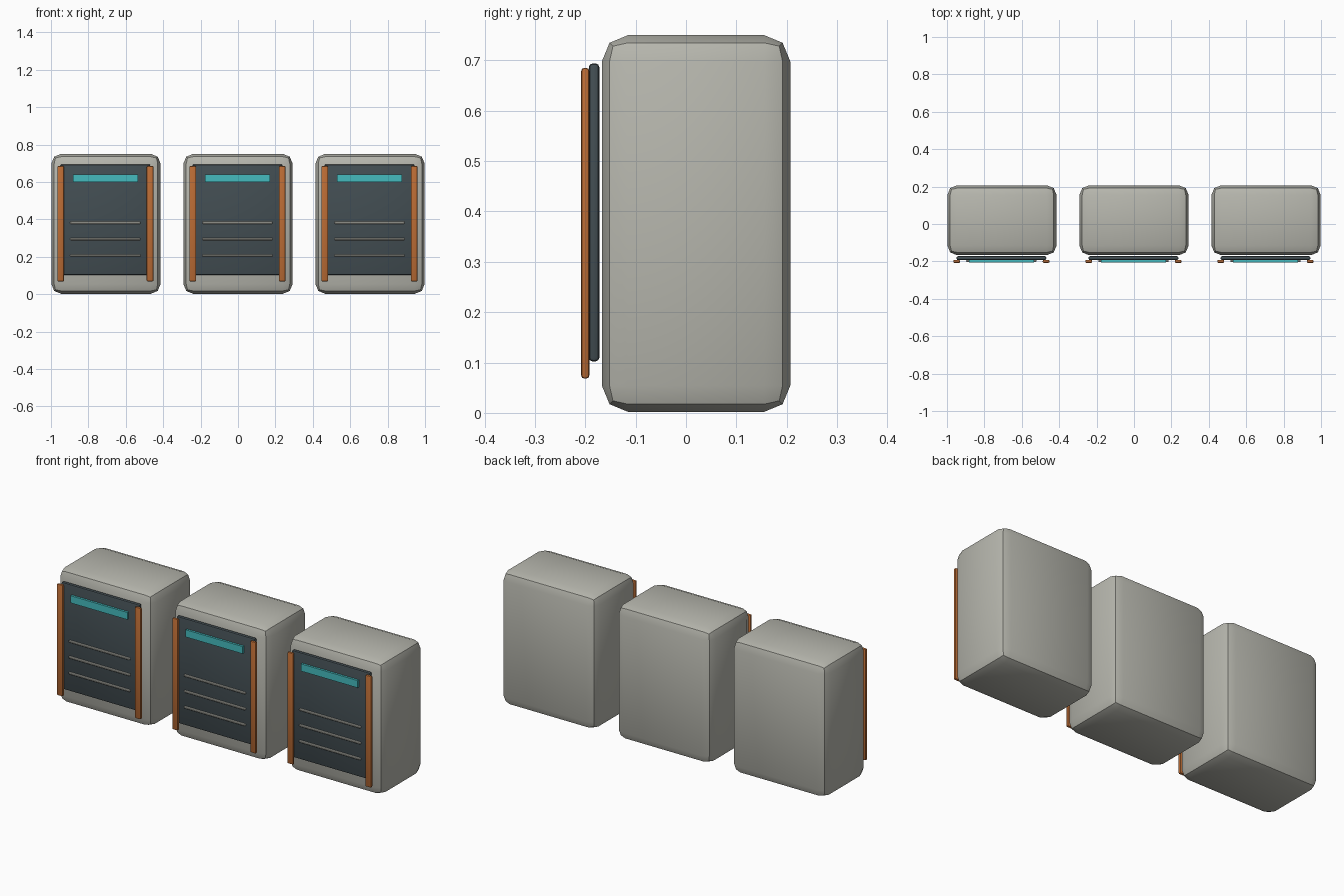
import bpy
from mathutils import Vector

if "Cube" in bpy.data.objects:
    bpy.data.objects.remove(bpy.data.objects["Cube"], do_unlink=True)


def material(name, rgb):
    m = bpy.data.materials.new(name)
    m.use_nodes = True
    m.diffuse_color = (*rgb, 1)
    m.node_tree.nodes["Principled BSDF"].inputs["Base Color"].default_value = (*rgb, 1)
    return m


GREY = material("warm grey", (0.47, 0.47, 0.42))
DARK = material("dark slate", (0.055, 0.075, 0.085))
ORANGE = material("copper orange", (0.50, 0.15, 0.035))
TEAL = material("teal", (0.06, 0.50, 0.52))


def box(name, low, high, mat, bevel=0.0, segments=2):
    """Box between two corners, with rounded edges."""
    low, high = Vector(low), Vector(high)
    bpy.ops.mesh.primitive_cube_add(size=1, location=(low + high) / 2)
    ob = bpy.context.object
    ob.name = name
    ob.scale = high - low
    bpy.ops.object.transform_apply(location=False, rotation=False, scale=True)
    ob.data.materials.append(mat)
    if bevel:
        mod = ob.modifiers.new("rounded edges", "BEVEL")
        mod.width = bevel
        mod.segments = segments
        bpy.ops.object.modifier_apply(modifier=mod.name)
        bpy.ops.object.shade_smooth_by_angle(angle=0.52)
    return ob


SPACING = 0.706
for i, place in enumerate(("right", "middle", "left")):
    cx = (i - 1) * SPACING - 0.003

    # Cabinet body
    box(f"{place}_cabinet_body", (cx - 0.289, -0.167, 0.002),
        (cx + 0.295, 0.207, 0.75), GREY, 0.052)

    # Door panel standing just off the body
    box(f"{place}_door_panel", (cx - 0.24, -0.193, 0.102),
        (cx + 0.24, -0.172, 0.694), DARK, 0.008)

    # Upright rails on both edges of the door
    for side, label in ((-1, "right"), (1, "left")):
        x = cx + side * 0.239
        box(f"{place}_{label}_rail", (x - 0.018, -0.208, 0.068),
            (x + 0.018, -0.192, 0.685), ORANGE, 0.006)

    # Display strip
    box(f"{place}_display_strip", (cx - 0.174, -0.205, 0.60),
        (cx + 0.174, -0.192, 0.64), TEAL)

    # Vent slats
    for n in range(3):
        z = 0.206 + n * 0.088
        box(f"{place}_vent_slat_{n + 1}", (cx - 0.188, -0.203, z - 0.006),
            (cx + 0.188, -0.192, z + 0.006), GREY, 0.003, 1)
